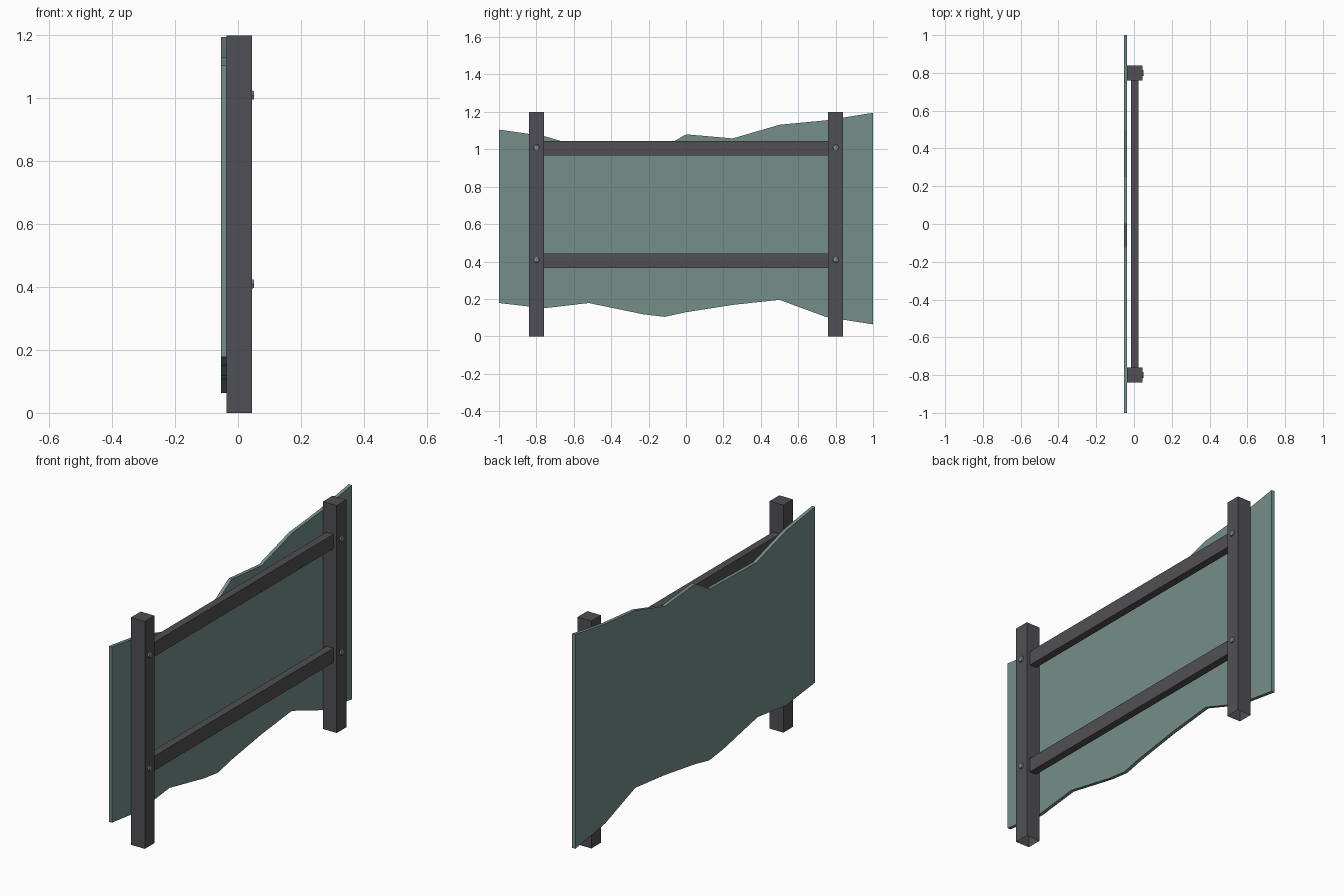
import bpy, bmesh, math
from mathutils import Matrix

if "Cube" in bpy.data.objects:
    bpy.data.objects.remove(bpy.data.objects["Cube"])


def material(name, srgb):
    m = bpy.data.materials.new(name)
    lin = [((c / 255 + 0.055) / 1.055) ** 2.4 for c in srgb]
    m.diffuse_color = (*lin, 1)
    m.use_nodes = True
    m.node_tree.nodes["Principled BSDF"].inputs["Base Color"].default_value = m.diffuse_color
    return m


DARK = material("dark_grey", (80, 79, 83))
TEAL = material("grey_teal", (117, 142, 137))


def add(name, bm, mat):
    me = bpy.data.meshes.new(name)
    bm.to_mesh(me)
    bm.free()
    me.materials.append(mat)
    ob = bpy.data.objects.new(name, me)
    bpy.context.collection.objects.link(ob)
    return ob


def box(name, lo, hi, mat, open_bottom=False):
    bm = bmesh.new()
    bmesh.ops.create_cube(bm, size=1)
    for v in bm.verts:
        v.co = [(a + b) / 2 + c * (b - a) for a, b, c in zip(lo, hi, v.co)]
    if open_bottom:
        bm.normal_update()
        bmesh.ops.delete(bm, geom=[f for f in bm.faces if f.normal.z < -0.9], context='FACES_ONLY')
    return add(name, bm, mat)


# Upright posts with hexagonal bolts
for side, s in (("left", -1), ("right", 1)):
    box(f"{side}_post", (-0.036, s * 0.8 - 0.04, 0), (0.044, s * 0.8 + 0.04, 1.2), DARK, True)
    for level, z in (("lower", 0.41), ("upper", 1.01)):
        bm = bmesh.new()
        bmesh.ops.create_cone(bm, cap_ends=True, segments=6, radius1=0.019, radius2=0.015, depth=0.016,
                              matrix=Matrix.Translation((0.043, s * 0.8, z)) @ Matrix.Rotation(math.pi / 2, 4, 'Y'))
        add(f"{side}_{level}_bolt", bm, TEAL)

# Horizontal rails between the posts
for level, z in (("lower", 0.404), ("upper", 1.005)):
    box(f"{level}_rail", (-0.016, -0.762, z - 0.038), (0.024, 0.762, z + 0.038), DARK)

# Panel with ragged top and bottom edges: outline in (y, z), extruded in x
top = [(1, 1.195), (0.75, 1.155), (0.5, 1.131), (0.25, 1.058), (0, 1.08),
       (-0.125, 1.006), (-0.51, 0.997), (-0.76, 1.071), (-1, 1.105)]
bottom = [(-1, 0.178), (-0.76, 0.15), (-0.52, 0.178), (-0.23, 0.118), (-0.115, 0.104),
          (0, 0.129), (0.25, 0.168), (0.5, 0.195), (0.75, 0.103), (1, 0.064)]
bm = bmesh.new()
face = bm.faces.new([bm.verts.new((-0.054, y, z)) for y, z in top + bottom])
ext = bmesh.ops.extrude_face_region(bm, geom=[face])
bmesh.ops.translate(bm, vec=(0.018, 0, 0), verts=[g for g in ext["geom"] if isinstance(g, bmesh.types.BMVert)])
bmesh.ops.recalc_face_normals(bm, faces=bm.faces)
add("ragged_panel", bm, TEAL)
